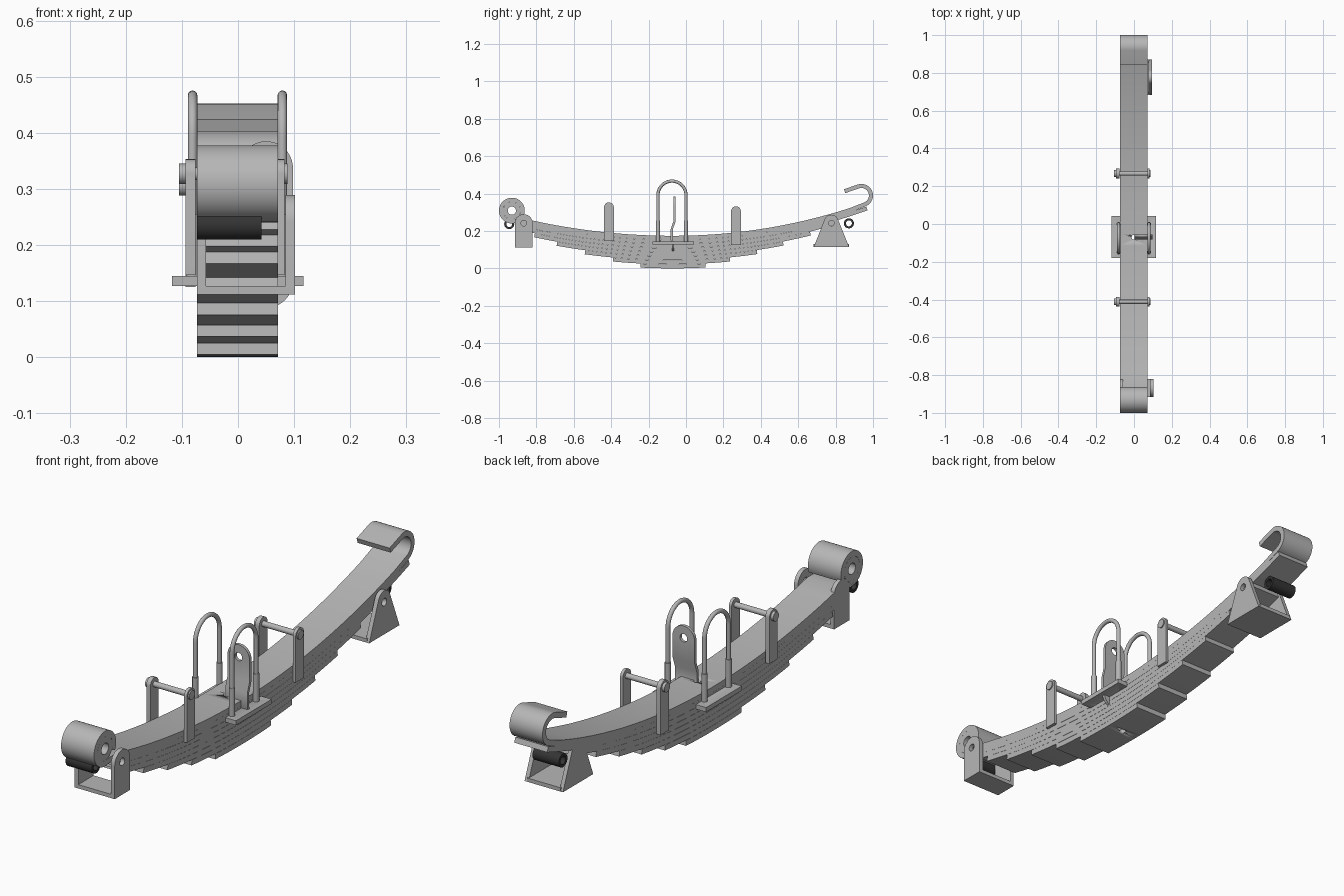
import bpy, bmesh, math
from mathutils import Vector, Matrix

if "Cube" in bpy.data.objects:
    bpy.data.objects.remove(bpy.data.objects["Cube"])

def material(name, c):
    m = bpy.data.materials.new(name)
    m.diffuse_color = (c, c, c, 1)
    m.use_nodes = True
    m.node_tree.nodes["Principled BSDF"].inputs["Base Color"].default_value = m.diffuse_color
    return m

STEEL = material("steel grey", 0.47)
DARK = material("dark bushing", 0.035)
X0, X1, YC, T = -0.073, 0.071, -0.07, 0.0218

def finish(ob, mat=STEEL):
    ob.data.materials.clear()
    ob.data.materials.append(mat)
    bpy.ops.object.select_all(action='DESELECT')
    ob.select_set(True)
    bpy.context.view_layer.objects.active = ob
    bpy.ops.object.shade_smooth_by_angle(angle=math.radians(35))
    return ob

def from_bm(name, bm, mat=STEEL):
    bmesh.ops.recalc_face_normals(bm, faces=bm.faces)
    me = bpy.data.meshes.new(name)
    bm.to_mesh(me)
    bm.free()
    ob = bpy.data.objects.new(name, me)
    bpy.context.collection.objects.link(ob)
    return finish(ob, mat)

def box(name, x, y, z):
    bm = bmesh.new()
    bmesh.ops.create_cube(bm, size=1)
    for v in bm.verts:
        v.co = [(a[0] + a[1]) / 2 + c * (a[1] - a[0]) for a, c in zip((x, y, z), v.co)]
    return from_bm(name, bm)

def strip(name, pts, t):
    """Flat bar following a path in the y-z plane."""
    bm = bmesh.new()
    rings = []
    for i, p in enumerate(pts):
        a, b = pts[max(i - 1, 0)], pts[min(i + 1, len(pts) - 1)]
        d = Vector((b[0] - a[0], b[1] - a[1])).normalized() * t / 2
        rings.append([bm.verts.new((x, p[0] - d.y * s, p[1] + d.x * s))
                      for x, s in ((X0, -1), (X1, -1), (X1, 1), (X0, 1))])
    for r, q in zip(rings, rings[1:]):
        for i in range(4):
            bm.faces.new((r[i], r[(i + 1) % 4], q[(i + 1) % 4], q[i]))
    bm.faces.new(rings[0])
    bm.faces.new(rings[-1])
    return from_bm(name, bm)

def circle(cx, cy, r, a0=0, a1=360, n=32):
    return [(cx + r * math.cos(math.radians(a0 + (a1 - a0) * i / n)),
             cy + r * math.sin(math.radians(a0 + (a1 - a0) * i / n))) for i in range(n + 1)]

def plate(name, loops, lo, hi, axis='X', mat=STEEL):
    """Outline with holes, extruded along x (y-z outline) or y (x-z outline)."""
    cu = bpy.data.curves.new(name, 'CURVE')
    cu.dimensions, cu.fill_mode, cu.extrude = '2D', 'BOTH', (hi - lo) / 2
    for loop in loops:
        sp = cu.splines.new('POLY')
        sp.points.add(len(loop) - 1)
        for p, c in zip(sp.points, loop):
            p.co = (c[0], c[1], 0, 1)
        sp.use_cyclic_u = True
    tmp = bpy.data.objects.new(name, cu)
    bpy.context.collection.objects.link(tmp)
    bpy.context.view_layer.update()
    me = bpy.data.meshes.new_from_object(tmp.evaluated_get(bpy.context.evaluated_depsgraph_get()))
    bpy.data.objects.remove(tmp)
    mid = (lo + hi) / 2
    for v in me.vertices:
        a, b, c = v.co
        v.co = (c + mid, a, b) if axis == 'X' else (a, mid - c, b)
    bm = bmesh.new()
    bm.from_mesh(me)
    bmesh.ops.remove_doubles(bm, verts=bm.verts, dist=1e-5)
    return from_bm(name, bm, mat)

def tube(name, y, z, r, ri, lo, hi, mat=STEEL):
    loops = [circle(y, z, r)[:-1]] + ([circle(y, z, ri)[:-1]] if ri else [])
    return plate(name, loops, lo, hi, 'X', mat)

# leaf stack, shortest at the bottom
def rise(y):
    d = y - YC
    R = 3.1 if d > 0 else 3.5
    return R - math.sqrt(R * R - d * d)

def leaf_path(k, y0, y1, n=28):
    ys = [y0 + (y1 - y0) * i / n for i in range(n + 1)]
    return [(y, T * (k + 0.5) + rise(y)) for y in ys]

ends = [(-0.243, 0.104), (-0.39, 0.235), (-0.54, 0.38), (-0.69, 0.52),
        (-0.81, 0.665), (-0.85, 0.81), (-0.885, 0.967)]
leaves = [strip(f"leaf_{k + 1}", leaf_path(k, *e), T * 0.97) for k, e in enumerate(ends)]

# main leaf with rolled eye at the front and open hook at the back
eye = circle(-0.931, 0.309, 0.058, -385, -75, 36)
hook = circle(0.938, 0.39, 0.051, -74, 108, 20)
leaves.append(strip("main_leaf", eye + leaf_path(7, -0.86, 0.88) + hook + [(0.848, 0.413)], T))
tube("eye_bush", -0.931, 0.309, 0.047, 0.022, X0, X1)

# clamp plate and centre bolt hole through the stack
clamp = box("clamp_plate", (-0.118, 0.117), (-0.18, 0.043), (0.127, 0.145))
bm = bmesh.new()
bmesh.ops.create_cone(bm, cap_ends=True, segments=24, radius1=0.013, radius2=0.013, depth=1,
                      matrix=Matrix.Translation((0, YC, 0)))
cutter = from_bm("hole_cutter", bm)
cutter.hide_render = True
for ob in leaves + [clamp]:
    mod = ob.modifiers.new("hole", 'BOOLEAN')
    mod.operation, mod.object, mod.solver = 'DIFFERENCE', cutter, 'EXACT'
    bpy.context.view_layer.objects.active = ob
    bpy.ops.object.modifier_apply(modifier=mod.name)
bpy.data.objects.remove(cutter)

# U-bolts with thicker threaded legs
def rod(name, pts, r):
    cu = bpy.data.curves.new(name, 'CURVE')
    cu.dimensions, cu.bevel_depth, cu.bevel_resolution, cu.use_fill_caps = '3D', r, 4, True
    sp = cu.splines.new('POLY')
    sp.points.add(len(pts) - 1)
    for p, c in zip(sp.points, pts):
        p.co = (*c, 1)
    tmp = bpy.data.objects.new(name, cu)
    bpy.context.collection.objects.link(tmp)
    bpy.context.view_layer.update()
    me = bpy.data.meshes.new_from_object(tmp.evaluated_get(bpy.context.evaluated_depsgraph_get()))
    bpy.data.objects.remove(tmp)
    ob = bpy.data.objects.new(name, me)
    bpy.context.collection.objects.link(ob)
    return finish(ob)

for side, x in (("left", -0.081), ("right", 0.079)):
    arch = [(x, y, z) for y, z in circle(-0.075, 0.392, 0.075, 0, 180, 24)]
    rod(f"u_bolt_{side}", [(x, 0.0, 0.14)] + arch + [(x, -0.15, 0.14)], 0.0085)
    for end, y in (("front", -0.15), ("back", 0.0)):
        rod(f"u_bolt_leg_{side}_{end}", [(x, y, 0.14), (x, y, 0.255)], 0.0115)

# rebound clips: two straps and a cross bolt each
for end, y, zb, zt in (("front", -0.412, 0.147, 0.353), ("back", 0.267, 0.125, 0.332)):
    zc = zt - 0.026
    outline = [(y - 0.026, zb), (y + 0.026, zb)] + circle(y, zc, 0.026, 0, 180, 16)
    plate(f"clip_strap_left_{end}", [outline], -0.094, -0.076)
    plate(f"clip_strap_right_{end}", [outline], 0.071, 0.083)
    tube(f"clip_bolt_{end}", y, zc, 0.011, 0, -0.1, 0.088)
    tube(f"clip_bolt_head_{end}", y, zc, 0.018, 0, -0.105, -0.094)
    tube(f"clip_nut_{end}", y, zc, 0.018, 0, 0.083, 0.088)

# upright centre strap with a joggle
up = circle(0.05, 0.337, 0.048, 0, 180, 20) + circle(0.05, 0.136, 0.048, 180, 360, 20)
strap = plate("centre_strap", [up, circle(0.05, 0.337, 0.016)[:-1]], -0.006, 0.006, 'Y')
bm = bmesh.new()
bm.from_mesh(strap.data)
for z in (0.25, 0.21, 0.15):
    bmesh.ops.bisect_plane(bm, geom=bm.verts[:] + bm.edges[:] + bm.faces[:],
                           plane_co=(0, 0, z), plane_no=(0, 0, 1))
for v in bm.verts:
    z = v.co.z
    v.co.y += -0.062 if z > 0.249 else -0.076 if z > 0.149 else -0.07
bm.to_mesh(strap.data)
bm.free()

# hanger brackets: U-shaped, with drilled walls
front = [(-0.915, 0.112), (-0.82, 0.112)] + circle(-0.8675, 0.242, 0.0475, 0, 180, 20)
back = [(0.683, 0.115), (0.872, 0.115)] + circle(0.777, 0.249, 0.038, 20, 160, 20)
for name, outline, y, x1 in (("front", front, (-0.915, -0.82), 0.102),
                             ("back", back, (0.683, 0.872), 0.095)):
    yc = sum(y) / 2
    hole = circle(yc, 0.242, 0.015)[:-1]
    plate(f"hanger_wall_left_{name}", [outline, hole], X0, X0 + 0.016)
    plate(f"hanger_wall_right_{name}", [outline, hole], x1 - 0.017, x1)
    box(f"hanger_base_{name}", (X0 + 0.01, x1 - 0.01), y, (outline[0][1], outline[0][1] + 0.015))

# loose dark bushings
tube("front_bushing", -0.945, 0.237, 0.027, 0.016, X0, 0.042, DARK)
tube("back_bushing", 0.871, 0.241, 0.027, 0.016, X0, 0.042, DARK)
